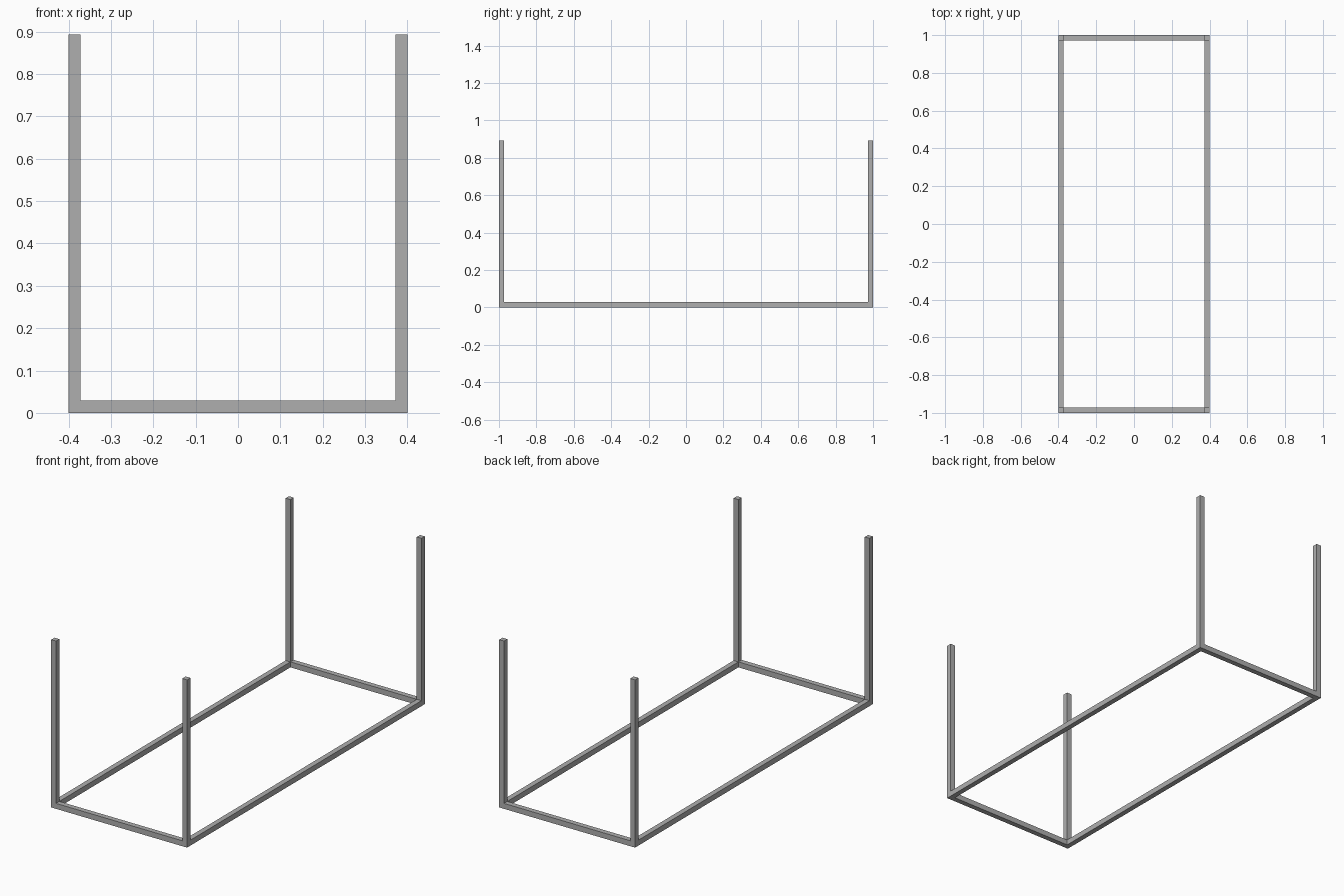
import bpy

if "Cube" in bpy.data.objects:
    bpy.data.objects.remove(bpy.data.objects["Cube"], do_unlink=True)

# Overall half sizes, post height and square tube sizes
HX, HY, H = 0.40, 1.0, 0.893
T, RAIL_H = 0.028, 0.029

grey = bpy.data.materials.new("steel grey")
grey.use_nodes = True
colour = (0.43, 0.43, 0.43, 1.0)
grey.diffuse_color = colour
grey.node_tree.nodes["Principled BSDF"].inputs["Base Color"].default_value = colour


def bar(name, centre, size):
    """Add a flat-sided bar from its centre and full size."""
    bpy.ops.mesh.primitive_cube_add(size=1, location=centre)
    ob = bpy.context.object
    ob.name = name
    ob.scale = size
    bpy.ops.object.transform_apply(location=False, rotation=False, scale=True)
    ob.data.materials.append(grey)


px, py = HX - T / 2, HY - T / 2

# Four corner posts
for sx, side in ((-1, "right"), (1, "left")):
    for sy, end in ((-1, "front"), (1, "back")):
        bar(f"{end}_{side}_post", (sx * px, sy * py, H / 2), (T, T, H))

# Long side rails, fitted between the posts
for sx, side in ((-1, "right"), (1, "left")):
    bar(f"{side}_rail", (sx * px, 0, RAIL_H / 2), (T, 2 * (HY - T), RAIL_H))

# Short end rails, fitted between the posts
for sy, end in ((-1, "front"), (1, "back")):
    bar(f"{end}_rail", (0, sy * py, RAIL_H / 2), (2 * (HX - T), T, RAIL_H))
